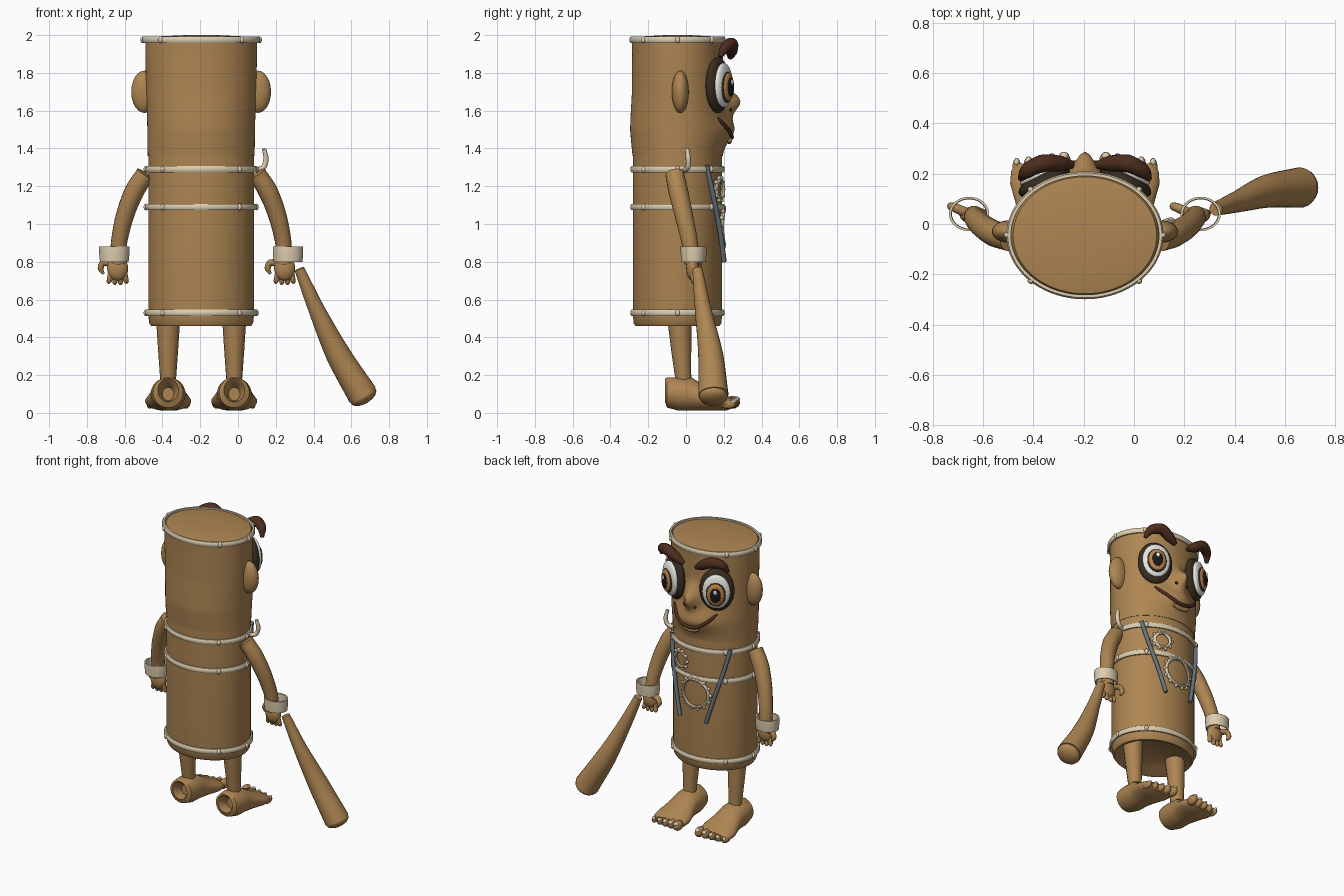
import bpy, bmesh, math
from mathutils import Vector, Matrix

old = bpy.data.objects.get("Cube")
if old:
    bpy.data.objects.remove(old, do_unlink=True)

CX, CY = -0.195, -0.045   # axis of the body


def material(name, *rgb):
    m = bpy.data.materials.new(name)
    m.use_nodes = True
    m.diffuse_color = (*rgb, 1)
    m.node_tree.nodes["Principled BSDF"].inputs["Base Color"].default_value = (*rgb, 1)
    return m


WOOD = material("wood", .42, .235, .085)
CREAM = material("cream", .72, .61, .43)
DARK = material("dark_brown", .04, .026, .014)
BROW = material("brow_brown", .075, .026, .013)
STEEL = material("steel_blue", .13, .17, .21)
WHITE = material("white", .8, .8, .76)
IRIS = material("amber", .48, .22, .065)
BLACK = material("black", .01, .01, .01)


def finish(name, bm, mat):
    bmesh.ops.recalc_face_normals(bm, faces=bm.faces)
    me = bpy.data.meshes.new(name)
    bm.to_mesh(me)
    bm.free()
    me.materials.append(mat)
    ob = bpy.data.objects.new(name, me)
    bpy.context.collection.objects.link(ob)
    bpy.ops.object.select_all(action='DESELECT')
    ob.select_set(True)
    bpy.context.view_layer.objects.active = ob
    bpy.ops.object.shade_smooth_by_angle(angle=math.radians(40))
    return ob


def loft(name, rings, mat, closed=False):
    """Skin a list of point rings, capping the ends unless closed."""
    bm = bmesh.new()
    vs = [[bm.verts.new(p) for p in r] for r in rings]
    n = len(vs[0])
    pairs = list(zip(vs, vs[1:])) + ([(vs[-1], vs[0])] if closed else [])
    for a, b in pairs:
        for i in range(n):
            j = (i + 1) % n
            bm.faces.new((a[i], a[j], b[j], b[i]))
    if not closed:
        bm.faces.new(vs[0])
        bm.faces.new(vs[-1])
    return finish(name, bm, mat)


def tube(name, pts, radii, mat, steps=6, n=16):
    """Round tube through smooth path points."""
    P = [Vector(p) for p in pts]
    P = [2 * P[0] - P[1]] + P + [2 * P[-1] - P[-2]]
    path = []
    for i in range(len(pts) - 1):
        a, b, c, d = P[i:i + 4]
        for k in range(steps + (i == len(pts) - 2)):
            t = k / steps
            q = .5 * (2 * b + (c - a) * t + (2 * a - 5 * b + 4 * c - d) * t**2
                      + (3 * b - a - 3 * c + d) * t**3)
            path.append((q, radii[i] * (1 - t) + radii[i + 1] * t))
    rings, u = [], None
    for i, (q, r) in enumerate(path):
        t = (path[min(i + 1, len(path) - 1)][0] - path[max(i - 1, 0)][0]).normalized()
        u = (u - t * u.dot(t)).normalized() if u else t.orthogonal().normalized()
        v = t.cross(u)
        rings.append([q + r * (math.cos(w) * u + math.sin(w) * v)
                      for w in (2 * math.pi * k / n for k in range(n))])
    return loft(name, rings, mat)


def ball(name, pos, size, mat, rot=None, seg=24):
    bm = bmesh.new()
    m = Matrix.Translation(pos) @ (rot or Matrix()) @ Matrix.Diagonal((*size, 1))
    bmesh.ops.create_uvsphere(bm, u_segments=seg, v_segments=seg // 2, radius=1, matrix=m)
    return finish(name, bm, mat)


def oval(z, rx, ry, n=96, bump=lambda d, z: 0):
    ring = []
    for k in range(n):
        w = 2 * math.pi * k / n
        x, y = rx * math.cos(w), ry * math.sin(w)
        ring.append((CX + x, CY + y + (bump(x, z) if y > 0 else 0), z))
    return ring


# Torso and head
loft("torso", [oval(z, a, b) for z, a, b in (
    (.50, .2, .16), (.46, .25, .21), (.46, .265, .222), (.475, .275, .232),
    (.52, .28, .236), (1.36, .28, .236), (1.365, .27, .225))], WOOD)

HEAD = ((1.36, .283, .238), (1.43, .284, .245), (1.5, .285, .251), (1.58, .287, .248),
        (1.7, .291, .241), (1.9, .296, .24), (1.97, .296, .242))


def head_radii(z):
    for (z0, a0, b0), (z1, a1, b1) in zip(HEAD, HEAD[1:]):
        if z <= z1:
            t = (z - z0) / (z1 - z0)
            return a0 + (a1 - a0) * t, b0 + (b1 - b0) * t
    return HEAD[-1][1:]


def face_bump(d, z):
    muzzle = .05 * math.exp(-(d / .15)**2 - ((z - 1.5) / .075)**2)
    nose = .088 * math.exp(-(d / .05)**2 - ((z - 1.65) / .07)**2)
    return muzzle + nose


def face_y(d, z):
    a, b = head_radii(z)
    return CY + b * math.sqrt(1 - (d / a)**2) + face_bump(d, z)


levels = [1.36 + .61 * i / 40 for i in range(41)]
loft("head", [oval(z, *head_radii(z), bump=face_bump) for z in levels]
     + [oval(1.985, .285, .232), oval(1.993, .23, .19), oval(2, .08, .065)], WOOD)

# Cream hoops with rivets
for name, z, a, b in (("top_hoop", 1.975, .3, .242), ("neck_hoop", 1.29, .283, .238),
                      ("chest_hoop", 1.09, .283, .238), ("base_hoop", .53, .283, .238)):
    loft(name, [oval(z + h, a + o, b + o) for h, o in (
        (-.017, -.006), (-.017, .006), (-.008, .012), (.008, .012),
        (.017, .006), (.017, -.006))], CREAM, closed=True)
    for deg in (0, 46, 134, 180, 226, 314):
        w = math.radians(deg)
        ball("hoop_rivet", (CX + (a + .009) * math.cos(w), CY + (b + .009) * math.sin(w), z),
             (.013, .013, .018), CREAM, seg=12)

# Ears, eyes, brows and nostrils
for s, side in ((-1, "right"), (1, "left")):
    ball(side + "_ear", (CX + s * .3, -.03, 1.7), (.07, .045, .112), WOOD)
    ang = -s * math.radians(27)
    rot = Matrix.Rotation(ang, 4, 'Z')
    out = rot @ Vector((0, 1, 0))
    base = Vector((CX + s * .155, .155, 1.735))
    for part, off, w, h, depth, drop, mat in (
            ("eye_surround", .015, .112, .147, .045, 0, DARK),
            ("eye_white", .05, .09, .118, .03, 0, WHITE),
            ("iris_rim", .07, .064, .084, .018, -.01, DARK),
            ("iris", .078, .056, .075, .018, -.01, IRIS),
            ("pupil", .09, .035, .05, .013, -.01, BLACK),
            ("eye_glint", .1, .012, .016, .006, .015, WHITE)):
        ball(side + "_" + part, base + out * off + Vector((0, 0, drop)), (w, depth, h), mat, rot, 32)
    tube(side + "_brow", [(CX + s * d, y, z) for d, y, z in (
        (.255, .18, 1.885), (.23, .21, 1.935), (.17, .24, 1.95), (.1, .24, 1.915), (.05, .235, 1.885))],
        [.012, .03, .036, .032, .016], BROW)
    ball(side + "_nostril", (CX + s * .04, face_y(.04, 1.605), 1.605), (.012, .008, .009), DARK, seg=12)


# Mouth
def smile(name, half, drop, r, mat):
    ds = [half * (i / 8 - 1) for i in range(17)]
    zs = [1.458 + .105 * (d / .165)**2 - drop for d in ds]
    tube(name, [(CX + d, face_y(d, z) + .004, z) for d, z in zip(ds, zs)],
         [.004] + [r] * 15 + [.004], mat, 2, 10)


smile("mouth", .165, 0, .011, BROW)
smile("lower_lip", .06, .022, .014, WOOD)

# Arms, cuffs and hands
for s, side in ((-1, "right"), (1, "left")):
    tube(side + "_arm", [(CX + s * d, y, z) for d, y, z in (
        (.295, -.06, 1.265), (.355, -.04, 1.17), (.405, -.01, 1.04), (.435, .02, .9), (.44, .033, .79))],
        [.05, .052, .048, .043, .04], WOOD)
    hx = CX + s * .442
    cuff = CX + s * .46
    loft(side + "_cuff", [[(cuff + r * math.cos(k * math.pi / 20), .04 + r * .85 * math.sin(k * math.pi / 20), z)
                           for k in range(40)]
                          for r, z in ((.068, .8), (.076, .8), (.08, .84), (.08, .88), (.07, .88))],
         CREAM, closed=True)
    ball(side + "_palm", (hx, .035, .765), (.056, .034, .065), WOOD)
    for i in range(4):
        d = -.042 + .028 * i
        tip = .675 + .006 * abs(i - 1.5)
        tube(side + "_finger", [(hx + d * .8, .035, .75), (hx + d, .04, .71), (hx + d * 1.1, .045, tip + .01),
                                (hx + d * 1.1, .045, tip)], [.016, .015, .013, .005], WOOD, 3, 10)
    tube(side + "_thumb", [(hx - .03, .045, .79), (hx - .075, .065, .795), (hx - .09, .07, .765),
                           (hx - .075, .07, .735)], [.02, .018, .016, .007], WOOD, 4, 10)

# Bat
tube("bat", [(.325, .06, .762), (.415, .09, .55), (.53, .13, .31), (.66, .145, .095)],
     [.027, .043, .066, .08], WOOD, 8, 24)
ball("bat_end", (.664, .145, .088), (.076, .076, .04), WOOD, Matrix.Rotation(math.radians(-31), 4, 'Y'))

# Shoulder hook
tube("shoulder_hook", [(.1, -.005, 1.285), (.135, .01, 1.3), (.148, .012, 1.345), (.138, .005, 1.398)],
     [.014, .014, .014, .011], CREAM, 6, 10)


# Chest straps and gear rings
def chest(d):
    return CY + .24 * math.sqrt(1 - (d / .284)**2)


for s, side in ((-1, "right"), (1, "left")):
    tube(side + "_strap", [(CX + s * d, chest(d) + .008 + lift, z) for d, z, lift in (
        (.225, 1.31, 0), (.19, 1.14, .005), (.145, .97, .01), (.1, .8, .015))], [.013] * 4, STEEL)

for name, d0, z0, r, t, teeth in (("large_gear", -.01, .985, .095, .011, 14), ("small_gear", .11, 1.185, .05, .01, 10)):
    def on_chest(w, q):
        d = d0 + q * math.cos(w)
        return Vector((CX + d, chest(d) + .006, z0 + q * math.sin(w)))
    bands = []
    for k in range(40):
        w = k * math.pi / 20
        bands.append([on_chest(w, r + t * math.cos(v)) + Vector((0, t * math.sin(v), 0))
                      for v in (j * math.pi / 4 for j in range(8))])
    loft(name, bands, CREAM, closed=True)
    for k in range(teeth):
        ball(name + "_tooth", on_chest(2 * math.pi * k / teeth, r + t * 1.2), (.011, .011, .011), CREAM, seg=10)

# Legs, feet and toes
for s, side in ((-1, "right"), (1, "left")):
    lx = CX + s * .175
    tube(side + "_leg", [(lx, -.035, .5), (lx, -.025, .33), (lx, -.012, .15)], [.064, .053, .04], WOOD)
    foot = []
    for y, zc, rx, rz in ((-.05, .1, .03, .035), (-.09, .11, .04, .048), (-.112, .12, .055, .062), (-.1, .108, .08, .08),
                          (-.04, .1, .092, .088), (.03, .098, .09, .089), (.09, .08, .102, .07),
                          (.16, .062, .122, .052), (.21, .054, .118, .042), (.24, .05, .1, .028)):
        foot.append([(lx + rx * math.cos(w), y, max(.012, zc + rz * math.sin(w)))
                     for w in (k * math.pi / 16 for k in range(32))])
    loft(side + "_foot", foot, WOOD)
    for i in range(5):
        d = s * (-.092 + .047 * i)
        r = .034 - .003 * i
        y = .245 - .006 * i
        ball(side + "_toe", (lx + d, y, r + .022), (r * .8, .042, r), WOOD, seg=16)
        ball(side + "_toenail", (lx + d, y + .025, r * 1.55 + .022), (r * .5, .016, .012), CREAM, seg=12)
